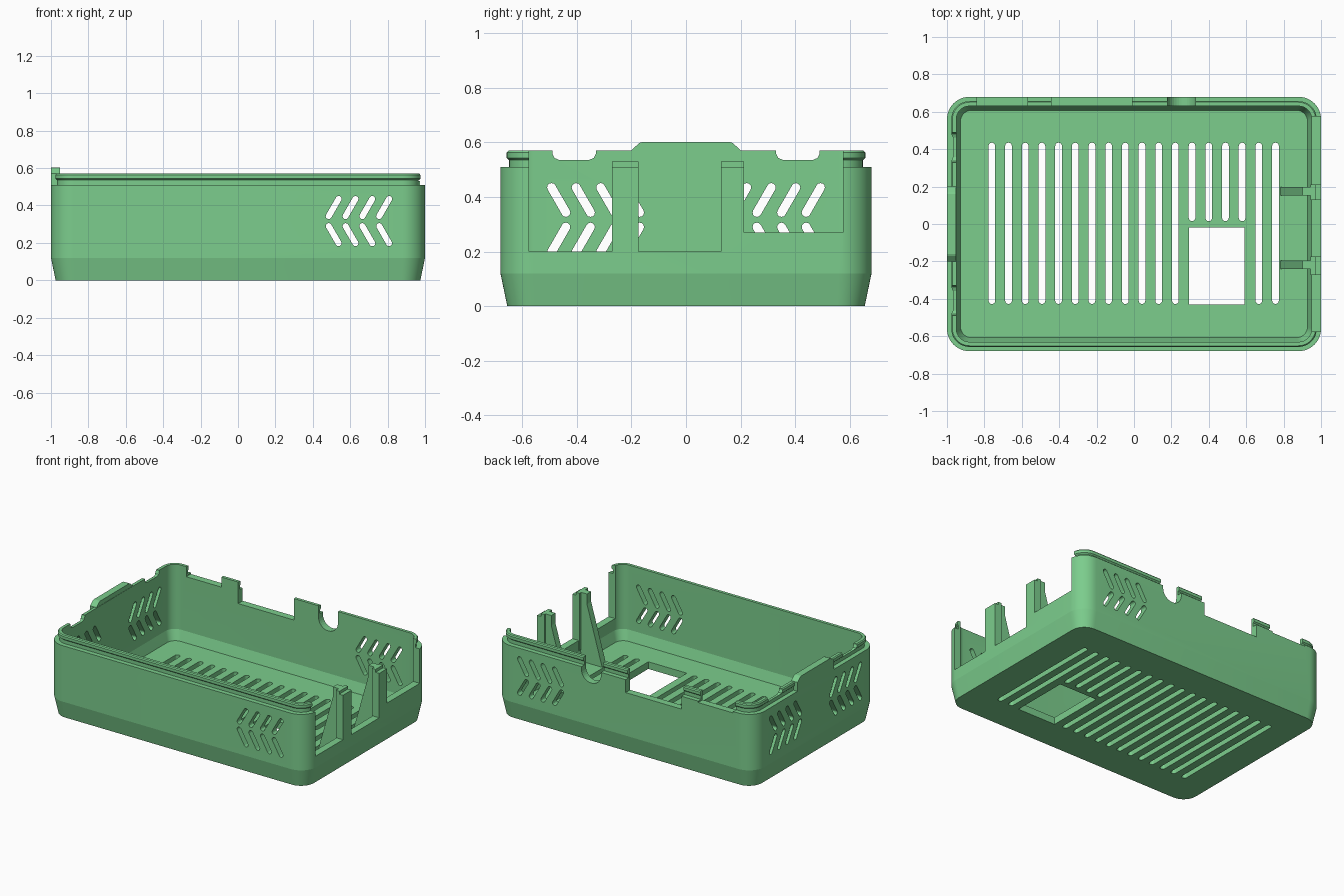
import bpy, bmesh, math

if "Cube" in bpy.data.objects:
    bpy.data.objects.remove(bpy.data.objects["Cube"])

green = bpy.data.materials.new("case green")
green.diffuse_color = (0.2, 0.61, 0.265, 1)
green.use_nodes = True
green.node_tree.nodes["Principled BSDF"].inputs["Base Color"].default_value = green.diffuse_color


def make_object(name, bm):
    bmesh.ops.recalc_face_normals(bm, faces=bm.faces)
    mesh = bpy.data.meshes.new(name)
    bm.to_mesh(mesh)
    bm.free()
    mesh.materials.append(green)
    obj = bpy.data.objects.new(name, mesh)
    bpy.context.collection.objects.link(obj)
    return obj


def rounded_ring(hx, hy, r, z, seg=12):
    pts = []
    for i, (sx, sy) in enumerate([(1, 1), (-1, 1), (-1, -1), (1, -1)]):
        for k in range(seg + 1):
            a = math.radians(90 * (i + k / seg))
            pts.append((sx * (hx - r) + r * math.cos(a), sy * (hy - r) + r * math.sin(a), z))
    return pts


# extrude a 2D outline along one axis between lo and hi
def prism(bm, pts, axis, lo, hi):
    def place(u, v, w):
        return {"x": (w, u, v), "y": (u, w, v), "z": (u, v, w)}[axis]
    a = [bm.verts.new(place(u, v, lo)) for u, v in pts]
    b = [bm.verts.new(place(u, v, hi)) for u, v in pts]
    bm.faces.new(a)
    bm.faces.new(b)
    n = len(pts)
    for i in range(n):
        bm.faces.new((a[i], a[(i + 1) % n], b[(i + 1) % n], b[i]))


def rect(u0, u1, v0, v1):
    return [(u0, v0), (u1, v0), (u1, v1), (u0, v1)]


# round-ended slot from p to q
def slot(p, q, r, seg=6):
    t = math.atan2(q[1] - p[1], q[0] - p[0])
    pts = []
    for c, start in ((q, t - math.pi / 2), (p, t + math.pi / 2)):
        for k in range(seg + 1):
            a = start + math.pi * k / seg
            pts.append((c[0] + r * math.cos(a), c[1] + r * math.sin(a)))
    return pts


# chevron vent: two rows of four slanted slots; flip mirrors it
def chevrons(bm, start, axis, lo, hi, flip=1):
    for k in range(4):
        u = start + 0.09 * k
        for v0, v1 in ((0.343, 0.435), (0.29, 0.198)):
            prism(bm, slot((flip * u, v0), (flip * (u + 0.053), v1), 0.016), axis, lo, hi)


def cut(target, bm):
    cutter = make_object("cutter", bm)
    cutter.hide_render = True
    mod = target.modifiers.new("cut", "BOOLEAN")
    mod.operation = "DIFFERENCE"
    mod.solver = "EXACT"
    mod.object = cutter
    bpy.context.view_layer.objects.active = target
    bpy.ops.object.modifier_apply(modifier=mod.name)
    bpy.data.objects.remove(cutter)


# tray shell: tapered base, wall, inset lip with bead, hollow inside
bm = bmesh.new()
levels = [(0.975, 0.655, 0.10, 0), (1, 0.68, 0.12, 0.12), (1, 0.68, 0.12, 0.51),
          (0.968, 0.648, 0.09, 0.51), (0.968, 0.648, 0.09, 0.535), (0.977, 0.657, 0.098, 0.543),
          (0.977, 0.657, 0.098, 0.563), (0.971, 0.651, 0.092, 0.57), (0.95, 0.63, 0.07, 0.57),
          (0.95, 0.63, 0.07, 0.12), (0.928, 0.608, 0.06, 0.05)]
rings = [[bm.verts.new(p) for p in rounded_ring(*lv)] for lv in levels]
for a, b in zip(rings, rings[1:]):
    n = len(a)
    for i in range(n):
        bm.faces.new((a[i], a[(i + 1) % n], b[(i + 1) % n], b[i]))
bm.faces.new(rings[0])
bm.faces.new(rings[-1])
tray = make_object("case_tray", bm)

# floor slots and rectangular window
bm = bmesh.new()
for k in range(18):
    x = -0.76 + 0.0892 * k
    y0 = 0.033 if 12 <= k <= 15 else -0.41
    prism(bm, slot((x, y0), (x, 0.417), 0.018), "z", -0.1, 0.1)
prism(bm, rect(0.295, 0.592, -0.43, -0.02), "z", -0.1, 0.1)
cut(tray, bm)

# wall vents on front, back and left
bm = bmesh.new()
chevrons(bm, 0.485, "y", -0.75, -0.58)
chevrons(bm, 0.485, "y", 0.58, 0.75)
chevrons(bm, 0.17, "x", -1.1, -0.9)
chevrons(bm, 0.17, "x", -1.1, -0.9, -1)
cut(tray, bm)

# right wall port openings, leaving two posts
bm = bmesh.new()
prism(bm, [(-0.575, 0.2), (-0.272, 0.2), (-0.272, 0.51), (-0.175, 0.51), (-0.175, 0.2),
           (0.128, 0.2), (0.128, 0.51), (0.212, 0.51), (0.212, 0.27), (0.575, 0.27),
           (0.575, 0.7), (-0.575, 0.7)], "x", 0.9, 1.1)
# back wall port openings
prism(bm, rect(-0.84, -0.57, 0.5, 0.7), "y", 0.58, 0.75)
prism(bm, rect(-0.44, -0.01, 0.42, 0.7), "y", 0.58, 0.75)
jack = [(0.255 + 0.075 * math.cos(math.pi * (1 + k / 16)),
         0.49 + 0.075 * math.sin(math.pi * (1 + k / 16))) for k in range(17)]
prism(bm, jack + [(0.33, 0.7), (0.18, 0.7)], "y", 0.58, 0.75)
# left wall round-cornered notches
for s in (-1, 1):
    notch = [(0.33, 0.7), (0.33, 0.56), (0.338, 0.543), (0.357, 0.535),
             (0.463, 0.535), (0.482, 0.543), (0.49, 0.56), (0.49, 0.7)]
    prism(bm, [(s * u, v) for u, v in notch], "x", -1.1, -0.9)
cut(tray, bm)
bpy.ops.object.select_all(action="DESELECT")
tray.select_set(True)
bpy.context.view_layer.objects.active = tray
bpy.ops.object.shade_smooth_by_angle(angle=math.radians(10))

# raised tab on the left wall
bm = bmesh.new()
prism(bm, [(-0.2, 0.51), (0.2, 0.51), (0.2, 0.572), (0.172, 0.597), (0.16, 0.602),
           (-0.16, 0.602), (-0.172, 0.597), (-0.2, 0.572)], "x", -1.0, -0.952)
make_object("left_tab", bm)

# post caps and sloping gussets behind the right posts
for name, y0, y1, c in (("front", -0.272, -0.175, -0.217), ("back", 0.128, 0.212, 0.176)):
    bm = bmesh.new()
    prism(bm, rect(0.945, 0.972, 0.13, 0.53), "y", y0, y1)
    make_object(name + "_post_cap", bm)
    bm = bmesh.new()
    prism(bm, [(0.78, 0.04), (0.96, 0.04), (0.96, 0.53), (0.9, 0.53), (0.9, 0.46)],
          "y", c - 0.023, c + 0.023)
    make_object(name + "_gusset", bm)
